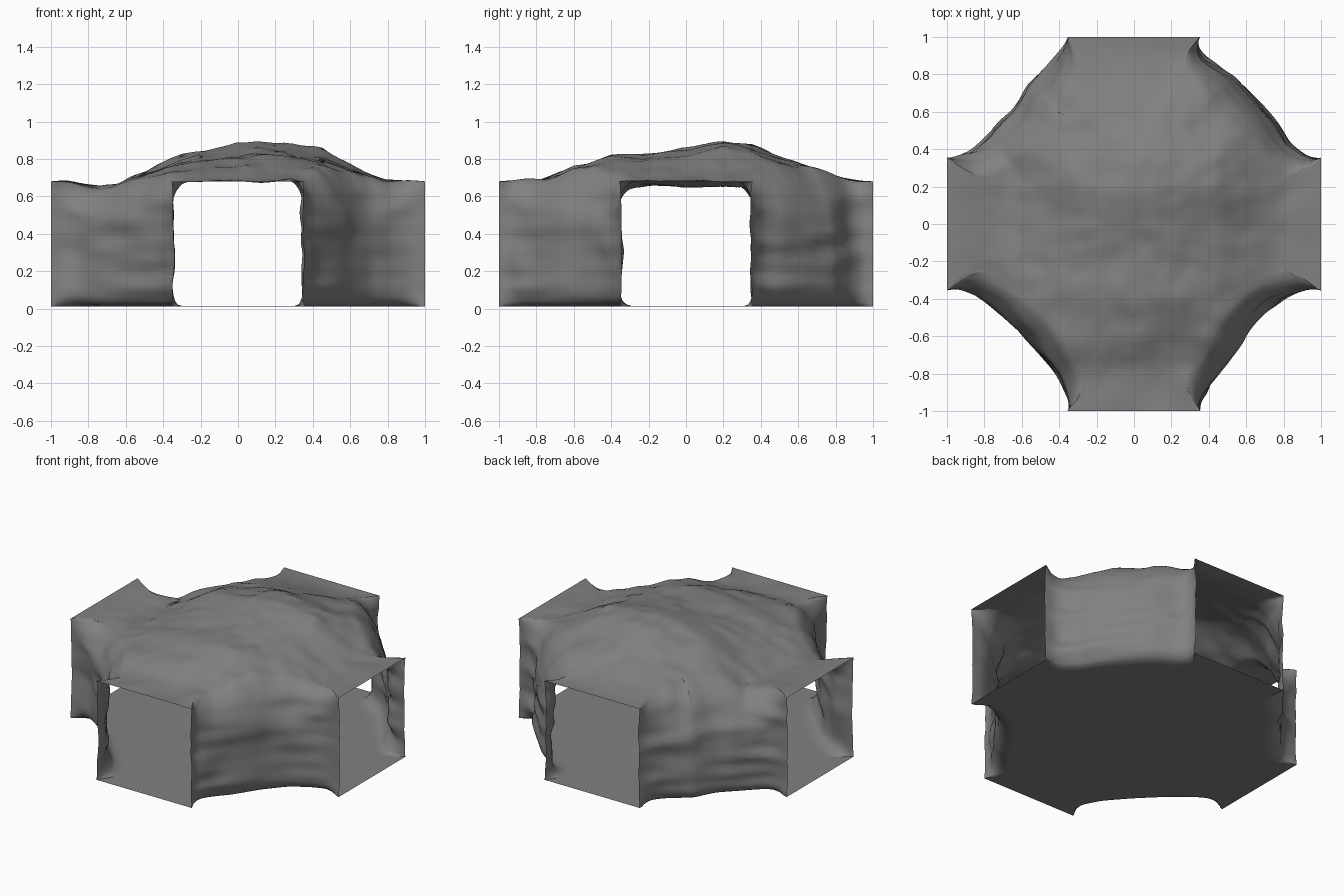
import bpy, bmesh, math
from mathutils import Vector, noise

if "Cube" in bpy.data.objects:
    bpy.data.objects.remove(bpy.data.objects["Cube"])

# Plan curves of the four corner walls, clockwise, each with its shoulder width and the height where it starts
CORNERS = [
    (0.17, .40, [(.355, 1), (.34, .95), (.38, .89), (.53, .8), (.65, .67), (.77, .53), (.83, .43), (.93, .36), (1, .355)]),
    (0.10, .47, [(1, -.355), (.93, -.36), (.83, -.39), (.71, -.46), (.6, -.59), (.5, -.75), (.41, -.85), (.35, -.95), (.355, -1)]),
    (0.10, .45, [(-.355, -1), (-.345, -.95), (-.42, -.8), (-.55, -.65), (-.7, -.5), (-.85, -.38), (-.93, -.35), (-1, -.355)]),
    (0.19, .34, [(-1, .355), (-.93, .365), (-.86, .4), (-.78, .48), (-.66, .6), (-.59, .74), (-.45, .85), (-.38, .94), (-.355, 1)]),
]
# Dome profiles along x and y (0 = tunnel roof, 1 = crown)
FX = [(-1, 0), (-.65, .0), (-.5, .24), (-.4, .46), (-.3, .68), (-.2, .8), (0, .98), (.1, 1), (.25, .97),
      (.45, .82), (.55, .54), (.7, .2), (.8, .04), (1, 0)]
FY = [(-1, .02), (-.75, .06), (-.6, .38), (-.4, .58), (-.2, .67), (0, .82), (.2, 1), (.35, .92),
      (.5, .6), (.6, .43), (.8, .14), (1, 0)]
N, NOPEN, ROWS, RINGS = 48, 14, 34, 26
FLOOR, ROOF = 0.012, 0.68


def lerp_table(table, v):
    for (a, fa), (b, fb) in zip(table, table[1:]):
        if v <= b:
            return fa + (fb - fa) * (v - a) / (b - a)
    return table[-1][1]


def roof_height(x, y):
    fade = min(1, max(0, (1 - max(abs(x), abs(y))) / 0.12))
    dome = 0.212 * lerp_table(FX, x) * lerp_table(FY, y)
    dip = 0.028 * math.exp(-((x + .74) / .13) ** 2)
    bump = 0.022 * noise.noise((x * 4, y * 4, 3.1)) + 0.010 * noise.noise((x * 10, y * 10, 7.7))
    return ROOF + fade * (dome - dip + bump)


def floor_height(x, y):
    return FLOOR + 0.004 * noise.noise((x * 4, y * 4, 0)) * (1 - max(abs(x), abs(y)))


def resample(pts, n):
    pts = [Vector(p) for p in pts]
    lens = [0]
    for a, b in zip(pts, pts[1:]):
        lens.append(lens[-1] + (b - a).length)
    out = []
    for i in range(n + 1):
        d = lens[-1] * i / n
        k = max(j for j in range(len(pts) - 1) if lens[j] <= d + 1e-9)
        out.append(pts[k].lerp(pts[k + 1], (d - lens[k]) / (lens[k + 1] - lens[k])))
    for _ in range(3):
        out = [out[0]] + [(out[i - 1] + 2 * out[i] + out[i + 1]) / 4 for i in range(1, n)] + [out[-1]]
    return out


def rounding(d, width, height, power):
    """Inset of a rounded edge at distance d from the edge."""
    if width <= 0 or d >= height:
        return 0
    return width * (1 - max(0, 1 - (1 - d / height) ** power) ** (1 / power))


bm = bmesh.new()
bottom, top = [], []


def bridge(a, b, closed=False):
    m = len(a)
    for i in range(m if closed else m - 1):
        j = (i + 1) % m
        bm.faces.new((a[i], a[j], b[j], b[i]))


# Corner walls with rounded foot, sloping shoulder and layered rock ripples
for c, (extra, crest, pts) in enumerate(CORNERS):
    line = resample(pts, N)
    rows = [[] for _ in range(ROWS + 1)]
    for i, p in enumerate(line):
        t = line[min(i + 1, N)] - line[max(i - 1, 0)]
        inward = Vector((t.y, -t.x)).normalized()
        if i in (0, N):
            inward = Vector((0, -p.y)) if abs(p.x) > .99 else Vector((-p.x, 0))
            inward.normalize()
        elif inward.dot(p) > 0:
            inward = -inward
        soft = min(1, min(i, N - i) / 6)
        soft = soft * soft * (3 - 2 * soft)
        arch = math.sin(math.pi * i / N)
        foot = 0.09 * soft
        shoulder = foot + extra * arch ** 1.2
        q = p + inward * shoulder
        h = roof_height(q.x, q.y)
        drop = .09 + (h - crest - .09) * min(1, 1.3 * arch)
        for r in range(ROWS + 1):
            u = r / ROWS
            mid = math.sin(math.pi * u)
            u -= 0.09 * math.sin(2 * math.pi * u)   # more rows near the ends
            z = FLOOR + (h - FLOOR) * u
            ins = rounding(z - FLOOR, foot, .11, 2) + rounding(h - z, shoulder, drop, 1.75)
            ripple = 0.022 * noise.noise((p.x * 2.5, p.y * 2.5, z * 13))
            ripple += 0.02 * noise.noise((p.x * 5, p.y * 5, z * 5 + 4))
            ins += mid * (ripple * (.35 + .65 * soft) + .009)
            w = p + inward * ins
            rows[r].append(bm.verts.new((w.x, w.y, z)))
    for a, b in zip(rows, rows[1:]):
        bridge(a, b)
    bottom += rows[0]
    top += rows[-1]
    # straight sill and lintel of the opening after this corner
    e, nxt = line[-1], Vector(CORNERS[(c + 1) % 4][2][0])
    for k in range(1, NOPEN):
        w = e.lerp(nxt, k / NOPEN)
        bottom.append(bm.verts.new((w.x, w.y, FLOOR)))
        top.append(bm.verts.new((w.x, w.y, ROOF)))


# Floor and domed roof: shrinking rings, relaxed in plan, then lifted to height
def fill(rim, height):
    base = [v.co.copy() for v in rim]
    prev, inner = rim, []
    for k in range(1, RINGS):
        s = 1 - k / RINGS
        ring = [bm.verts.new((b.x * s, b.y * s, b.z)) for b in base]
        bridge(prev, ring, True)
        inner += ring
        prev = ring
    centre = bm.verts.new((0, 0, height(0, 0)))
    for i in range(len(prev)):
        bm.faces.new((prev[i], prev[(i + 1) % len(prev)], centre))
    for _ in range(160):
        bmesh.ops.smooth_vert(bm, verts=inner, factor=0.5, use_axis_x=True, use_axis_y=True)
    for v in inner:
        v.co.z = height(v.co.x, v.co.y)


fill(top, roof_height)
fill(bottom, floor_height)

bmesh.ops.recalc_face_normals(bm, faces=bm.faces)
mesh = bpy.data.meshes.new("cave_crossing")
bm.to_mesh(mesh)
bm.free()
cave = bpy.data.objects.new("cave_crossing", mesh)
bpy.context.collection.objects.link(cave)

# Dark grey rock
rock = bpy.data.materials.new("rock")
rock.diffuse_color = (0.22, 0.22, 0.22, 1)
rock.use_nodes = True
rock.node_tree.nodes["Principled BSDF"].inputs["Base Color"].default_value = rock.diffuse_color
mesh.materials.append(rock)
bpy.context.view_layer.objects.active = cave
cave.select_set(True)
bpy.ops.object.shade_smooth_by_angle(angle=math.radians(60))
